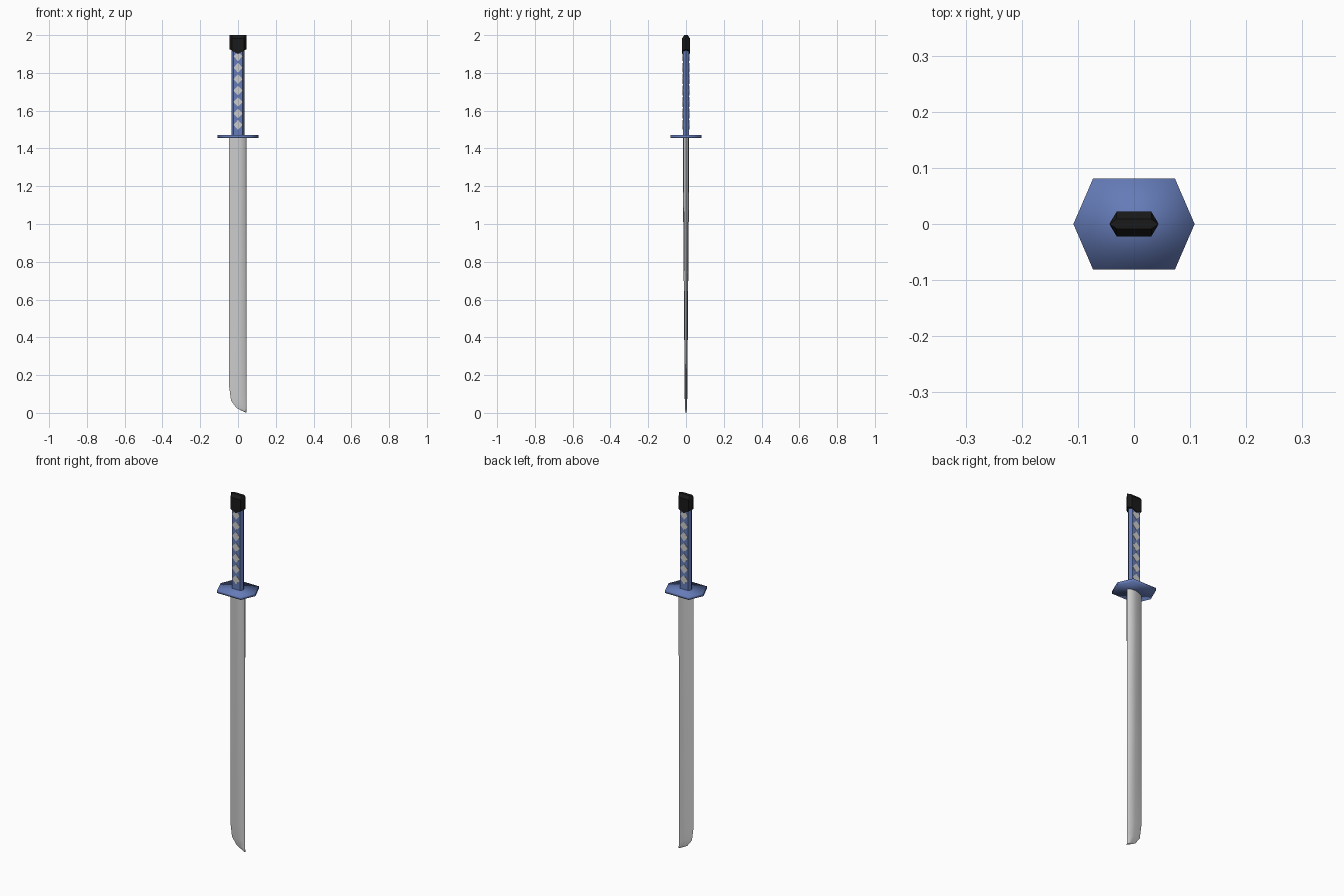
import bpy, bmesh

if "Cube" in bpy.data.objects:
    bpy.data.objects.remove(bpy.data.objects["Cube"])


def material(name, rgb):
    m = bpy.data.materials.new(name)
    m.diffuse_color = (*rgb, 1)
    m.use_nodes = True
    m.node_tree.nodes["Principled BSDF"].inputs["Base Color"].default_value = m.diffuse_color
    return m


blue = material("blue", (0.13, 0.2, 0.48))
black = material("black", (0.01, 0.01, 0.01))


def loft(name, rings, mat=None, smooth=None):
    """Skin a stack of matching rings and cap both ends."""
    bm = bmesh.new()
    rows = [[bm.verts.new(p) for p in ring] for ring in rings]
    n = len(rows[0])
    for a, b in zip(rows, rows[1:]):
        for i in range(n):
            j = (i + 1) % n
            bm.faces.new((a[i], a[j], b[j], b[i]))
    bm.faces.new(rows[0])
    bm.faces.new(rows[-1])
    bmesh.ops.recalc_face_normals(bm, faces=bm.faces)
    return finish(name, bm, mat, smooth)


def finish(name, bm, mat, smooth):
    me = bpy.data.meshes.new(name)
    bm.to_mesh(me)
    bm.free()
    ob = bpy.data.objects.new(name, me)
    bpy.context.collection.objects.link(ob)
    if mat:
        me.materials.append(mat)
    if smooth is not None:
        bpy.ops.object.select_all(action='DESELECT')
        ob.select_set(True)
        bpy.context.view_layer.objects.active = ob
        bpy.ops.object.shade_smooth_by_angle(angle=smooth)
    return ob


def hexagon(rx, flat, ry, z):
    return [(rx, 0, z), (flat, ry, z), (-flat, ry, z),
            (-rx, 0, z), (-flat, -ry, z), (flat, -ry, z)]


# Blade: cutting edge on -x, blunt spine on +x, thinning towards the tip
def blade_ring(z, edge):
    t = 0.006 + 0.011 * min(z / 1.3, 1)
    spine = 0.044
    w = spine - edge
    mid, back = edge + 0.52 * w, spine - 0.08 * w
    return [(edge, 0, z), (mid, -t, z), (back, -0.75 * t, z),
            (spine, 0, z), (back, 0.75 * t, z), (mid, t, z)]


blade_profile = [(0.002, 0.040), (0.012, 0.018), (0.026, -0.008), (0.065, -0.037),
                 (0.14, -0.047), (0.64, -0.047), (1.24, -0.047), (1.46, -0.047)]
loft("blade", [blade_ring(z, e) for z, e in blade_profile], smooth=1.0)

# Guard plate
loft("guard", [hexagon(0.108, 0.073, 0.081, z) for z in (1.455, 1.47)], blue, 3.14)

# Grip
loft("grip", [hexagon(0.034, 0.025, 0.017, z) for z in (1.465, 1.94)], blue)

# Diamonds on both grip faces
for k in range(7):
    z = 1.525 + 0.0605 * k
    for side, label in ((-1, "front"), (1, "back")):
        loft(f"grip_diamond_{label}_{k + 1}",
             [[(0.024, y, z), (0, y, z + 0.026), (-0.024, y, z), (0, y, z - 0.026)]
              for y in (side * 0.016, side * 0.0185)])


# Pommel cap: pointed lower rim, ridged top
def pommel_ring(z_point, z_corner, z_mid):
    return [(0.044, 0, z_point), (0.031, 0.022, z_corner), (0, 0.022, z_mid),
            (-0.031, 0.022, z_corner), (-0.044, 0, z_point),
            (-0.031, -0.022, z_corner), (0, -0.022, z_mid), (0.031, -0.022, z_corner)]


pommel = loft("pommel", [pommel_ring(1.925, 1.917, 1.90),
                         pommel_ring(1.985, 1.982, 1.982),
                         [(x, y * 0.4, 2.0) for x, y, _ in pommel_ring(0, 0, 0)]], black)
